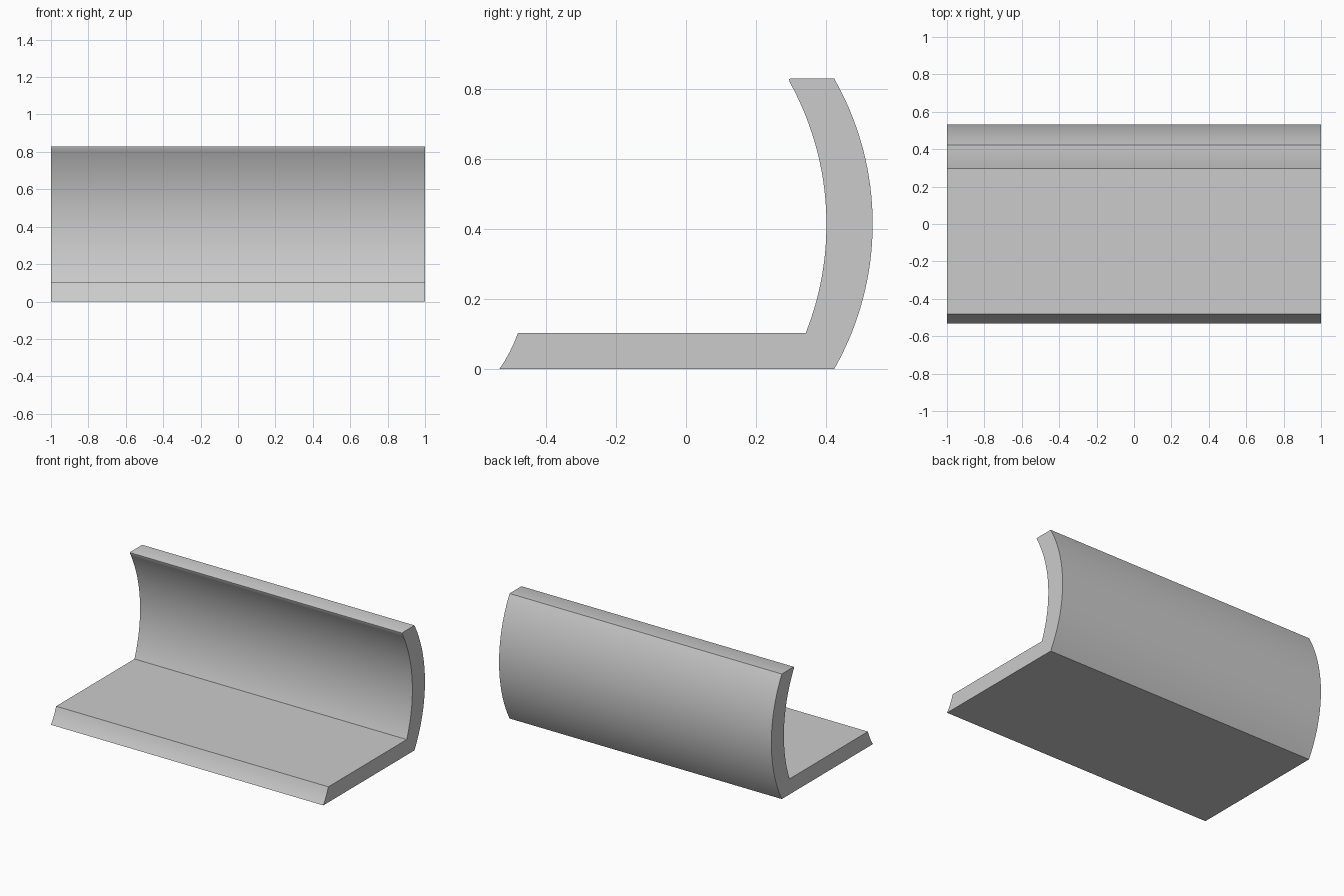
import bpy, bmesh
from math import asin, cos, sin

if "Cube" in bpy.data.objects:
    bpy.data.objects.remove(bpy.data.objects["Cube"])


def arc(cy, cz, r, z0, z1, n):
    """Points (y, z) on a circle bulging towards +y, from height z0 to z1."""
    a0, a1 = asin((z0 - cz) / r), asin((z1 - cz) / r)
    angles = [a0 + (a1 - a0) * i / n for i in range(n + 1)]
    return [(cy + r * cos(a), cz + r * sin(a)) for a in angles]


# Side profile: flat seat, curved back, slanted front lip
profile = [(-0.533, 0.0)]
profile += arc(-0.304, 0.415, 0.837, 0.0, 0.83, 32)         # outer back
profile += [(0.299, 0.83), (0.294, 0.828)]                  # top edge
profile += arc(-0.439, 0.413, 0.84, 0.821, 0.103, 32)       # inner back
profile += [(-0.48, 0.103), (-0.491, 0.075), (-0.504, 0.048), (-0.518, 0.023)]

# Extrude the profile across the full width
bm = bmesh.new()
face = bm.faces.new([bm.verts.new((-1, y, z)) for y, z in profile])
result = bmesh.ops.extrude_face_region(bm, geom=[face], use_keep_orig=True)
moved = [v for v in result["geom"] if isinstance(v, bmesh.types.BMVert)]
bmesh.ops.translate(bm, verts=moved, vec=(2, 0, 0))
bmesh.ops.recalc_face_normals(bm, faces=bm.faces)

mesh = bpy.data.meshes.new("seat_and_back")
bm.to_mesh(mesh)
bm.free()
shell = bpy.data.objects.new("seat_and_back", mesh)
bpy.context.collection.objects.link(shell)

# Smooth curves, crisp corners
bpy.context.view_layer.objects.active = shell
shell.select_set(True)
bpy.ops.object.shade_smooth_by_angle(angle=0.5)
